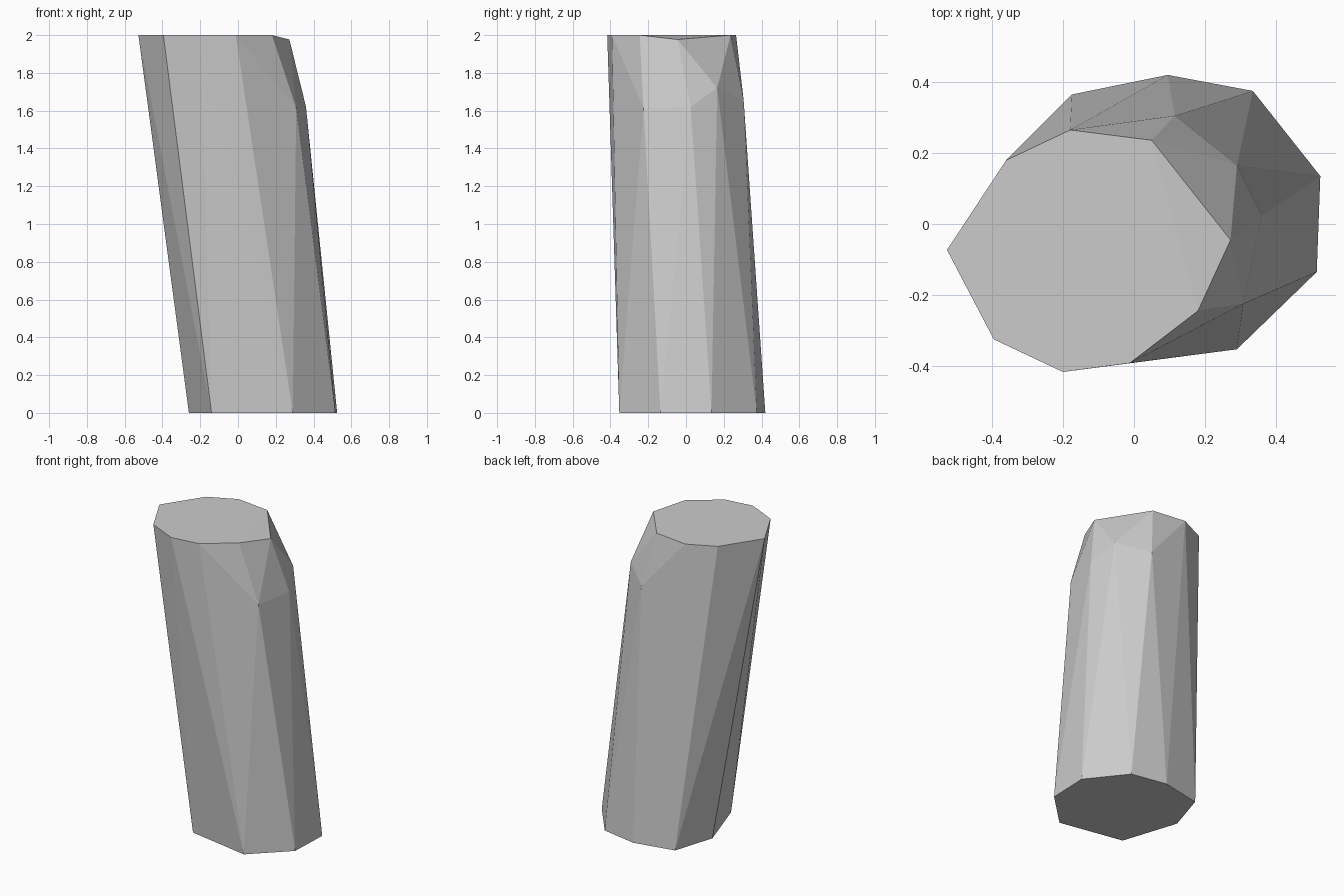
import bpy, bmesh, math

if "Cube" in bpy.data.objects:
    bpy.data.objects.remove(bpy.data.objects["Cube"])

# Leaning faceted stone column: outline rings skinned with a convex hull
base = [(0.095, 0.42), (0.335, 0.375), (0.525, 0.135), (0.515, -0.135),
        (0.29, -0.353), (-0.14, -0.273), (-0.26, 0.094), (-0.175, 0.365)]
top = [(-0.527, -0.073), (-0.36, 0.18), (-0.18, 0.265), (0.05, 0.236),
       (0.18, -0.245), (-0.012, -0.392), (-0.2, -0.417), (-0.395, -0.325)]
# Chipped shoulder on the right-hand side
shoulder = [(0.272, -0.045, 1.977), (0.308, -0.225, 1.615), (0.36, 0.025, 1.62),
            (0.29, 0.165, 1.72), (0.115, 0.305, 1.657)]

points = [(x, y, 0) for x, y in base] + [(x, y, 2) for x, y in top] + shoulder

bm = bmesh.new()
for p in points:
    bm.verts.new(p)
bmesh.ops.convex_hull(bm, input=bm.verts[:])
# Merge the flat cap triangles
bmesh.ops.dissolve_limit(bm, angle_limit=math.radians(0.5),
                         verts=bm.verts[:], edges=bm.edges[:])
bmesh.ops.recalc_face_normals(bm, faces=bm.faces[:])

mesh = bpy.data.meshes.new("stone_column")
bm.to_mesh(mesh)
bm.free()
bpy.context.collection.objects.link(bpy.data.objects.new("stone_column", mesh))
